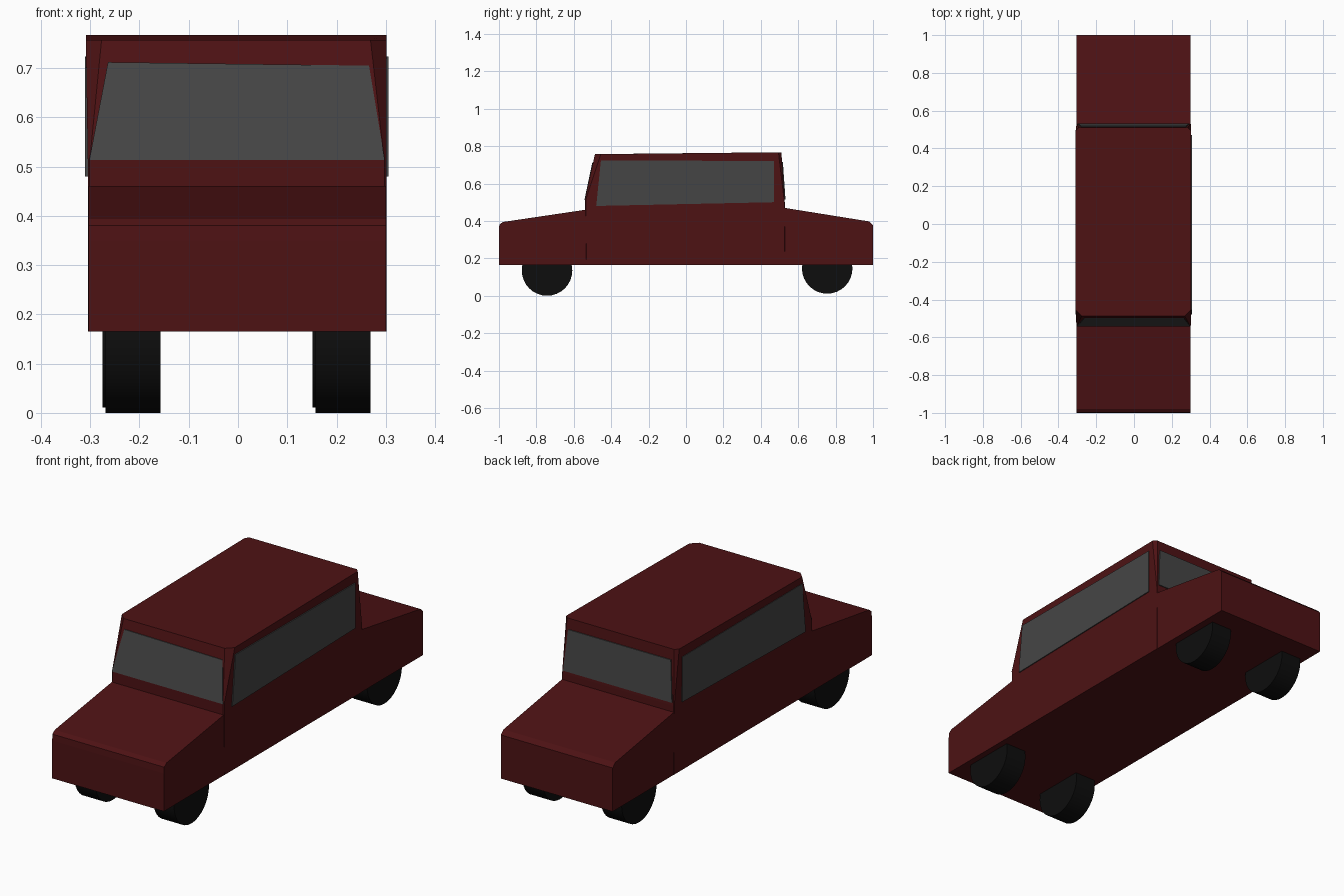
import bpy, bmesh, math
from mathutils import Vector

if "Cube" in bpy.data.objects:
    bpy.data.objects.remove(bpy.data.objects["Cube"])


def material(name, color):
    m = bpy.data.materials.new(name)
    m.diffuse_color = (*color, 1)
    m.use_nodes = True
    m.node_tree.nodes["Principled BSDF"].inputs["Base Color"].default_value = m.diffuse_color
    return m


paint = material("red_paint", (0.075, 0.006, 0.007))
glass = material("grey_glass", (0.06, 0.06, 0.06))
rubber = material("black_rubber", (0.004, 0.004, 0.004))


def loft(name, rings, mat):
    """Closed solid through matching rings of points."""
    bm = bmesh.new()
    loops = [[bm.verts.new(p) for p in ring] for ring in rings]
    n = len(loops[0])
    for a, b in zip(loops, loops[1:]):
        for i in range(n):
            j = (i + 1) % n
            bm.faces.new((a[i], a[j], b[j], b[i]))
    bm.faces.new(loops[0])
    bm.faces.new(loops[-1])
    bmesh.ops.recalc_face_normals(bm, faces=bm.faces)
    me = bpy.data.meshes.new(name)
    bm.to_mesh(me)
    bm.free()
    me.materials.append(mat)
    ob = bpy.data.objects.new(name, me)
    bpy.context.collection.objects.link(ob)
    return ob


def pane(name, corners, inward):
    loft(name, [corners, [Vector(c) + Vector(inward) for c in corners]], glass)


# Hood and trunk: side profiles pulled across the width
hood = [(-1, .165), (-1, .35), (-.998, .38), (-.98, .394), (-.535, .46), (-.5, .46), (-.5, .165)]
trunk = [(1, .165), (1, .378), (.98, .397), (.525, .47), (.5, .47), (.5, .165)]
for name, prof in (("hood", hood), ("trunk", trunk)):
    loft(name, [[(x, y, z) for y, z in prof] for x in (-.304, .30)], paint)


# Cabin: box whose corners open into chamfers toward the roof
def cabin_ring(xl, xr, front, back, cut, zf, zb):
    return [(xl + cut, front, zf), (xr - cut, front, zf),
            (xr, front + cut, zf), (xr, back - cut / 2, zb),
            (xr - cut / 2, back, zb), (xl + cut / 2, back, zb),
            (xl, back - cut / 2, zb), (xl, front + cut, zf)]


loft("cabin", [cabin_ring(-.305, .301, -.535, .53, .003, .165, .165),
               cabin_ring(-.305, .301, -.54, .528, .004, .513, .50),
               cabin_ring(-.309, .301, -.487, .51, .032, .757, .767)], paint)

# Windows
pane("windshield", [(-.302, -.543, .513), (.298, -.543, .513),
                    (.266, -.501, .705), (-.264, -.501, .712)], (0, .01, 0))
pane("rear_window", [(-.296, .532, .515), (.292, .532, .515),
                     (.275, .518, .715), (-.28, .518, .715)], (0, -.01, 0))
for side, x in ((-1, -.311), (1, .306)):
    pane("left_window" if side < 0 else "right_window",
         [(x, -.48, .48), (x, .47, .50), (x, .47, .72), (x, -.455, .724)],
         (-side * .01, 0, 0))

# Wheels
for name, x, y, z in (("front_left_wheel", -.213, -.743, .135),
                      ("front_right_wheel", .213, -.743, .135),
                      ("back_left_wheel", -.219, .755, .146),
                      ("back_right_wheel", .207, .755, .146)):
    bpy.ops.mesh.primitive_cylinder_add(vertices=32, radius=.135, depth=.112,
                                        location=(x, y, z),
                                        rotation=(0, math.pi / 2, 0))
    wheel = bpy.context.object
    wheel.name = name
    wheel.data.materials.append(rubber)
    bpy.ops.object.shade_smooth_by_angle()
